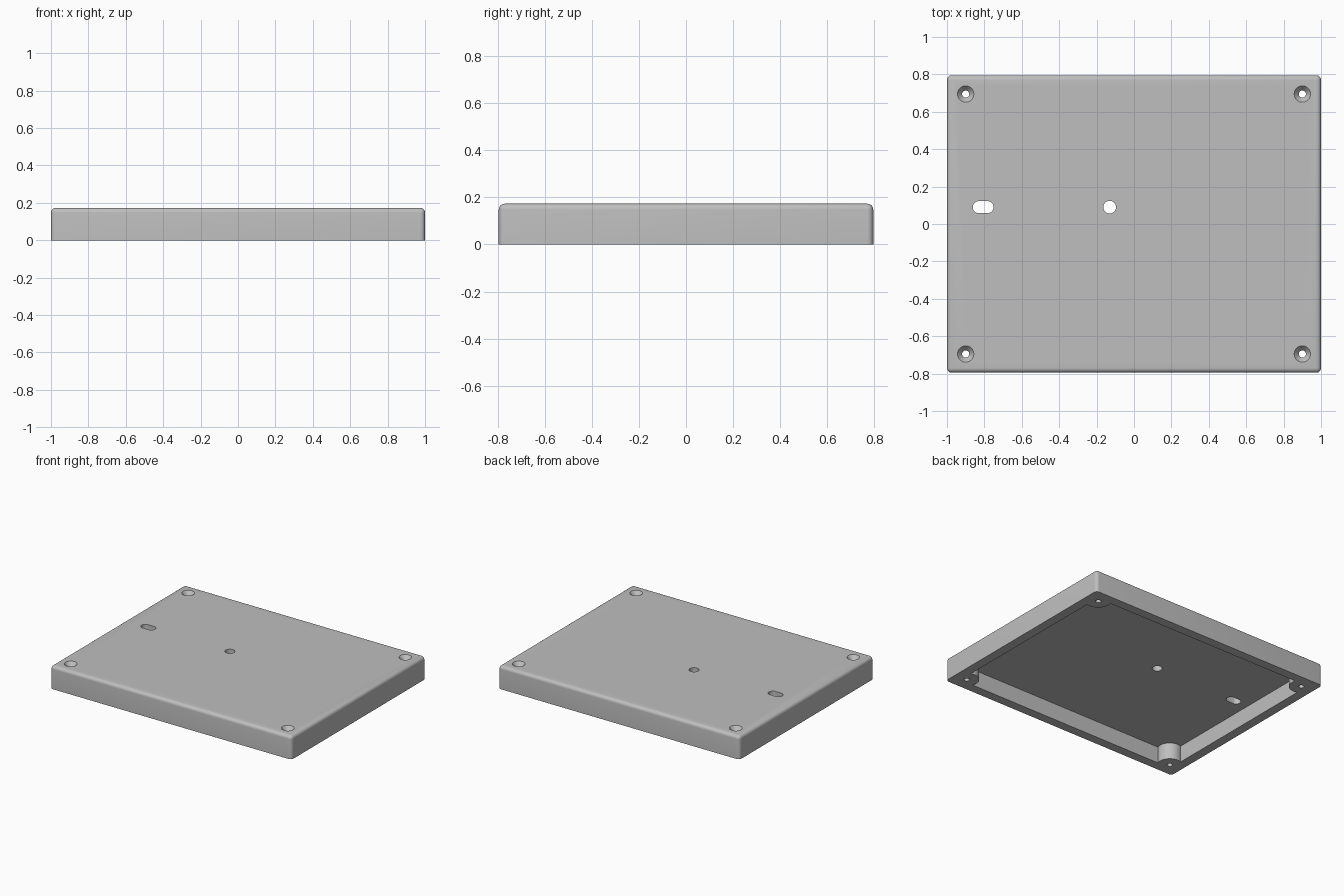
import bpy
import bmesh
from mathutils import Matrix, Vector

cube = bpy.data.objects.get("Cube")
if cube:
    bpy.data.objects.remove(cube, do_unlink=True)

HALF_X, HALF_Y, HEIGHT = 1.0, 0.795, 0.173
WALL, ROOF, ROUND = 0.07, 0.05, 0.025
SCREW_X, SCREW_Y = 0.9, 0.695
CORNERS = [(sx * SCREW_X, sy * SCREW_Y) for sx in (-1, 1) for sy in (-1, 1)]

grey = bpy.data.materials.new("light_grey")
grey.use_nodes = True
grey.diffuse_color = (0.52, 0.52, 0.52, 1)
grey.node_tree.nodes["Principled BSDF"].inputs["Base Color"].default_value = grey.diffuse_color


def finish(name, bm):
    bmesh.ops.recalc_face_normals(bm, faces=bm.faces[:])
    mesh = bpy.data.meshes.new(name)
    bm.to_mesh(mesh)
    bm.free()
    obj = bpy.data.objects.new(name, mesh)
    bpy.context.collection.objects.link(obj)
    mesh.materials.append(grey)
    return obj


def box_bm(hx, hy, z0, z1):
    bm = bmesh.new()
    place = Matrix.Translation((0, 0, (z0 + z1) / 2)) @ Matrix.Diagonal((2 * hx, 2 * hy, z1 - z0, 1))
    bmesh.ops.create_cube(bm, size=1, matrix=place)
    return bm


def round_bar(name, centres, z0, z1, r0, r1):
    """Round hole or post; two centres give a slot."""
    bm = bmesh.new()
    for x, y in centres:
        bmesh.ops.create_cone(bm, cap_ends=True, segments=40, radius1=r0, radius2=r1,
                              depth=z1 - z0, matrix=Matrix.Translation((x, y, (z0 + z1) / 2)))
    if len(centres) > 1:
        hull = bmesh.ops.convex_hull(bm, input=bm.verts[:])
        spare = set(hull["geom_interior"]) | set(hull["geom_unused"])
        bmesh.ops.delete(bm, geom=[g for g in spare if isinstance(g, bmesh.types.BMVert)],
                         context='VERTS')
        bmesh.ops.dissolve_limit(bm, angle_limit=0.01, verts=bm.verts[:], edges=bm.edges[:])
    return finish(name, bm)


def subtract(target, cutter):
    cutter.hide_render = True
    mod = target.modifiers.new("cut", 'BOOLEAN')
    mod.operation, mod.solver, mod.object = 'DIFFERENCE', 'EXACT', cutter
    bpy.context.view_layer.objects.active = target
    bpy.ops.object.modifier_apply(modifier=mod.name)
    bpy.data.objects.remove(cutter, do_unlink=True)


# Outer shell, rounded everywhere except around the open bottom
bm = box_bm(HALF_X, HALF_Y, 0, HEIGHT)
edges = [e for e in bm.edges if max(v.co.z for v in e.verts) > 0.01]
bmesh.ops.bevel(bm, geom=edges, offset=ROUND, segments=6, profile=0.5, affect='EDGES')
cover = finish("cover", bm)

# Hollow underside, leaving a round screw post in each corner
cavity = finish("cavity", box_bm(HALF_X - WALL, HALF_Y - WALL, -0.05, HEIGHT - ROOF))
for c in CORNERS:
    subtract(cavity, round_bar("post", [c], -0.1, 0.2, 0.085, 0.085))
subtract(cover, cavity)

# Countersunk screw holes
for c in CORNERS:
    subtract(cover, round_bar("screw_hole", [c], -0.1, 0.3, 0.019, 0.019))
    subtract(cover, round_bar("countersink", [c], HEIGHT - 0.03, HEIGHT + 0.005, 0.018, 0.048))

# Round hole and slot in the top
subtract(cover, round_bar("top_hole", [(-0.13, 0.09)], -0.1, 0.3, 0.034, 0.034))
subtract(cover, round_bar("slot", [(-0.83, 0.09), (-0.783, 0.09)], -0.1, 0.3, 0.032, 0.032))

# Smooth curves, sharp edges
bpy.ops.object.select_all(action='DESELECT')
cover.select_set(True)
bpy.context.view_layer.objects.active = cover
bpy.ops.object.shade_smooth_by_angle(angle=0.6)
